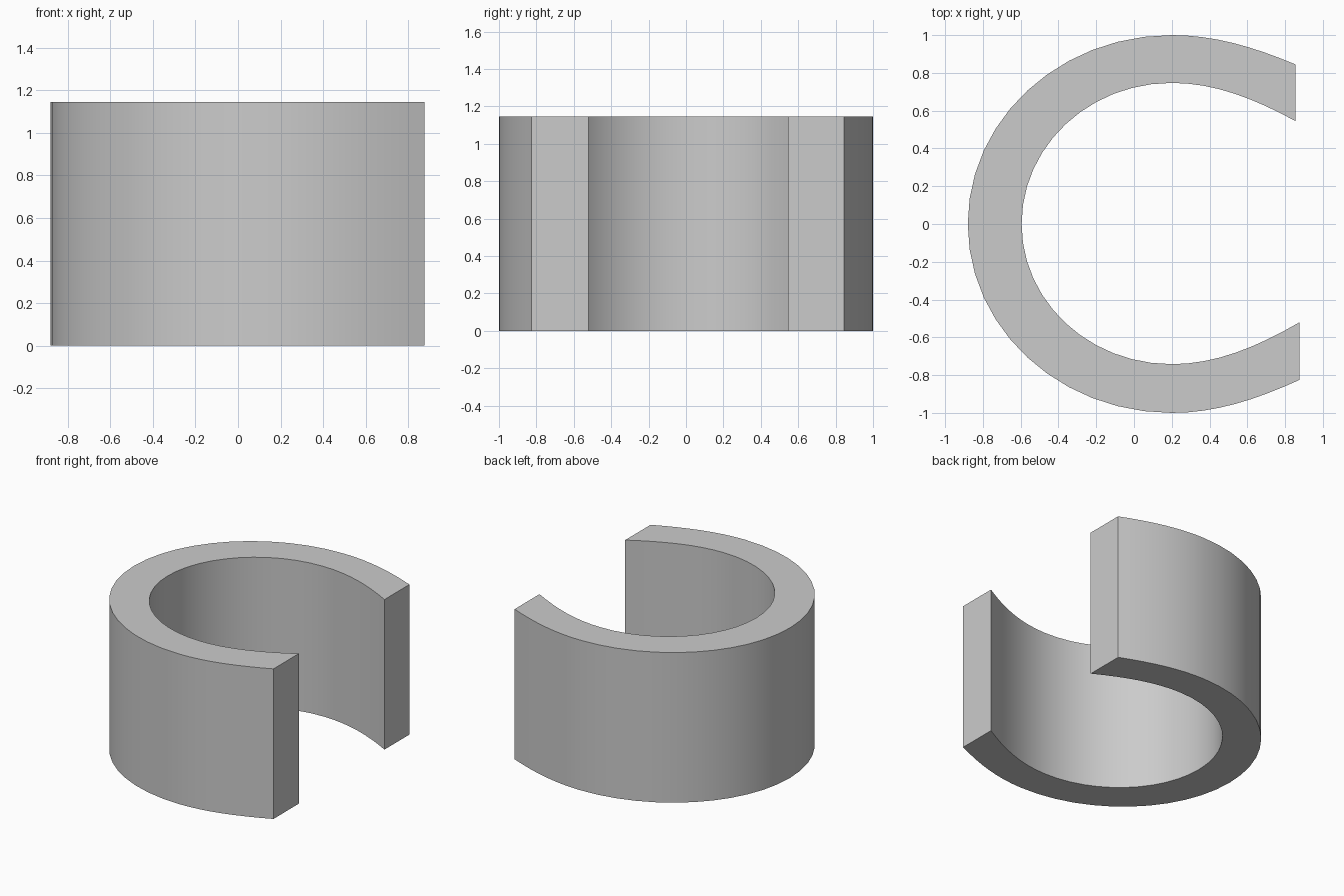
import bpy, bmesh
from mathutils import Vector
from mathutils.geometry import interpolate_bezier

if "Cube" in bpy.data.objects:
    bpy.data.objects.remove(bpy.data.objects["Cube"])

HEIGHT = 1.145
K = 0.5523  # quarter-ellipse handle ratio


def open_arc(top_tip, top, left, bottom, bottom_tip, steps=(8, 12, 12, 8)):
    """Half ellipse on the left, flaring gently to a tip at each end."""
    cx, yt, yb = 0.2, top, bottom
    rx = cx - left

    def flare(y, tip):
        tx, ty = tip
        w = tx - cx
        return ((cx, y), (cx + w * 0.34, y),
                (cx + w * 0.66, y + (ty - y) * 0.40), tip)

    segments = [
        flare(yt, top_tip)[::-1],
        ((cx, yt), (cx - K * rx, yt), (left, K * yt), (left, 0)),
        ((left, 0), (left, K * yb), (cx - K * rx, yb), (cx, yb)),
        flare(yb, bottom_tip),
    ]
    points = []
    for seg, n in zip(segments, steps):
        pts = interpolate_bezier(*[Vector((x, y, 0)) for x, y in seg], n + 1)
        points += pts if not points else pts[1:]
    return points


# C-shaped outline as paired outer and inner arcs
outer = open_arc((0.855, 0.845), 1.0, -0.88, -1.0, (0.877, -0.825))
inner = open_arc((0.855, 0.545), 0.747, -0.595, -0.742, (0.877, -0.52))

# Flat C made of quads, then extruded upward
bm = bmesh.new()
ov = [bm.verts.new(p) for p in outer]
iv = [bm.verts.new(p) for p in inner]
for i in range(len(ov) - 1):
    bm.faces.new((ov[i], ov[i + 1], iv[i + 1], iv[i]))
ext = bmesh.ops.extrude_face_region(bm, geom=bm.faces[:], use_keep_orig=True)
top_verts = [g for g in ext["geom"] if isinstance(g, bmesh.types.BMVert)]
bmesh.ops.translate(bm, verts=top_verts, vec=(0, 0, HEIGHT))
bmesh.ops.recalc_face_normals(bm, faces=bm.faces[:])

mesh = bpy.data.meshes.new("open_ring")
bm.to_mesh(mesh)
bm.free()
ring = bpy.data.objects.new("open_ring", mesh)
bpy.context.collection.objects.link(ring)

# Smooth walls with crisp rims
bpy.context.view_layer.objects.active = ring
ring.select_set(True)
bpy.ops.object.shade_smooth_by_angle()
